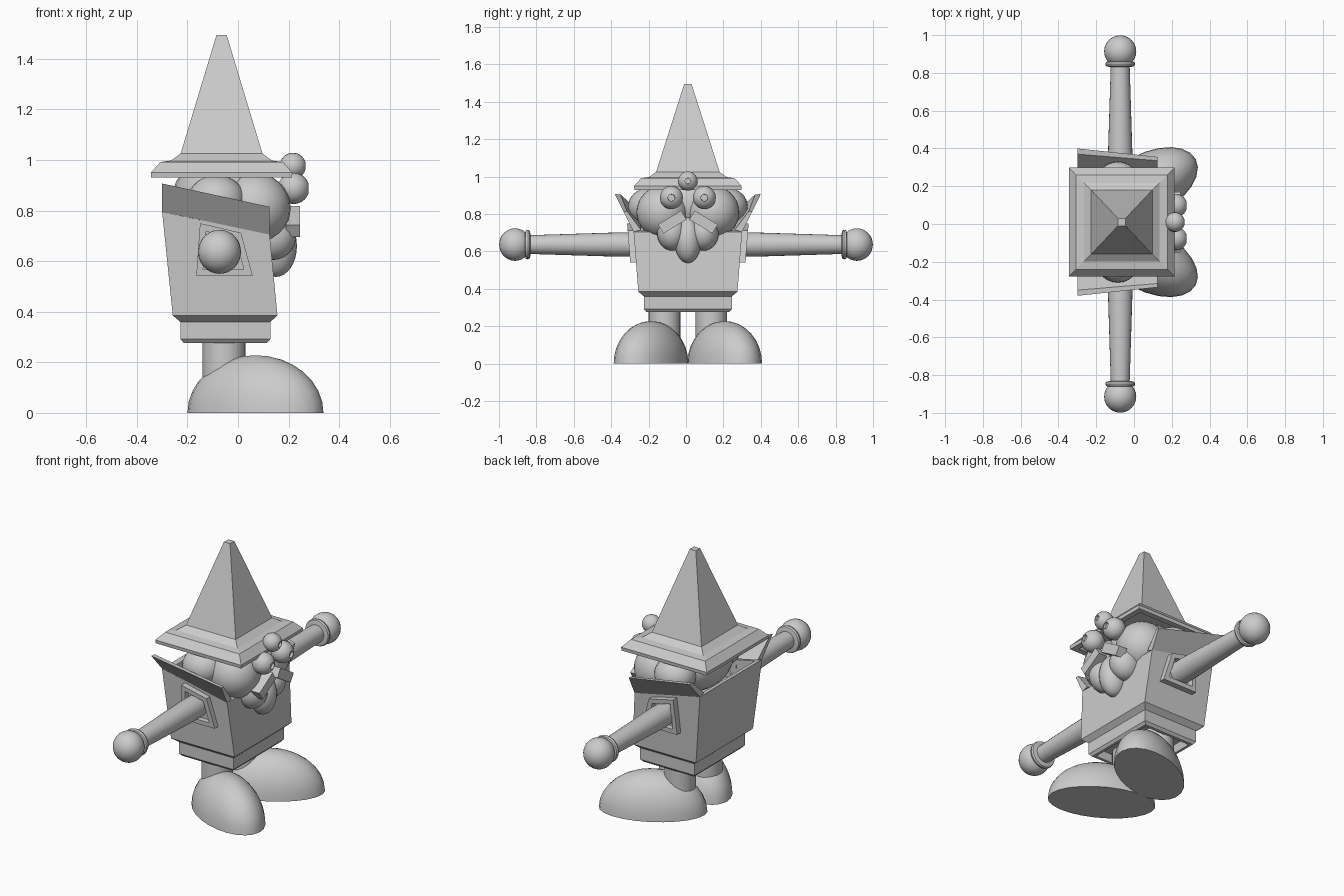
import bpy, bmesh, math
from mathutils import Matrix, Vector

if "Cube" in bpy.data.objects:
    bpy.data.objects.remove(bpy.data.objects["Cube"])

MID = 0.01  # symmetry line of the figure across y
grey = bpy.data.materials.new("light_grey")
grey.diffuse_color = (0.6, 0.6, 0.6, 1)
grey.use_nodes = True
grey.node_tree.nodes["Principled BSDF"].inputs["Base Color"].default_value = grey.diffuse_color


def finish(name, bm, smooth=False):
    bmesh.ops.recalc_face_normals(bm, faces=bm.faces)
    me = bpy.data.meshes.new(name)
    bm.to_mesh(me)
    bm.free()
    me.materials.append(grey)
    ob = bpy.data.objects.new(name, me)
    bpy.context.collection.objects.link(ob)
    if smooth:
        bpy.ops.object.select_all(action='DESELECT')
        ob.select_set(True)
        bpy.context.view_layer.objects.active = ob
        bpy.ops.object.shade_smooth_by_angle(angle=math.radians(40))
    return ob


def loft(name, rings, closed=False, smooth=False):
    """Bridge equal rings of points, capping the ends or closing the loop."""
    bm = bmesh.new()
    vs = [[bm.verts.new(p) for p in r] for r in rings]
    pairs = list(zip(vs, vs[1:])) + ([(vs[-1], vs[0])] if closed else [])
    n = len(vs[0])
    for a, b in pairs:
        for i in range(n):
            j = (i + 1) % n
            bm.faces.new((a[i], a[j], b[j], b[i]))
    if not closed:
        bm.faces.new(vs[0])
        bm.faces.new(vs[-1])
    return finish(name, bm, smooth)


def rect(cx, hx, hy, z, slope=0.0):
    return [(cx + sx * hx, MID + sy * hy, z + slope * sx * hx)
            for sx, sy in ((-1, -1), (1, -1), (1, 1), (-1, 1))]


def lathe(name, profile, origin, axis, n=24):
    """Revolve (radius, distance) points about an axis."""
    rot = Vector((0, 0, 1)).rotation_difference(Vector(axis)).to_matrix()
    rings = [[Vector(origin) + rot @ Vector((r * math.cos(t), r * math.sin(t), h))
              for t in (2 * math.pi * k / n for k in range(n))] for r, h in profile]
    return loft(name, rings, smooth=True)


def ball(name, loc, radii, turn=0.0, flat_bottom=False):
    bm = bmesh.new()
    bmesh.ops.create_uvsphere(bm, u_segments=24, v_segments=16, radius=1)
    if flat_bottom:
        g = bm.verts[:] + bm.edges[:] + bm.faces[:]
        cut = bmesh.ops.bisect_plane(bm, geom=g, plane_co=(0, 0, 0),
                                     plane_no=(0, 0, -1), clear_outer=True)
        edges = [e for e in bm.edges if e.is_boundary]
        bmesh.ops.contextual_create(bm, geom=edges)
    bm.transform(Matrix.Translation(loc) @ Matrix.Rotation(turn, 4, 'Z')
                 @ Matrix.Diagonal((*radii, 1)))
    return finish(name, bm, True)


# Pointed square hat with a hollow underside
HX = -0.065
loft("hat", [rect(HX, hw, hw + 0.008 if hw > 0.1 else hw, z) for hw, z in (
    (0.19, 0.985), (0.245, 0.93), (0.278, 0.93), (0.28, 0.95), (0.242, 0.992),
    (0.2, 0.998), (0.162, 1.025), (0.02, 1.495))])

# Tapered tunic with a slanted, open neck
S = -0.21
loft("tunic", [rect(-0.05, 0.178, 0.235, 0.35), rect(-0.05, 0.178, 0.235, 0.36),
               rect(-0.051, 0.207, 0.265, 0.385),
               rect(-0.0875, 0.2125, 0.29, 0.75, S),
               rect(-0.0875, 0.185, 0.262, 0.75, S),
               rect(-0.0875, 0.185, 0.262, 0.65, S)])

# Hip block
loft("hips", [rect(-0.05, 0.14, 0.195, 0.32), rect(-0.05, 0.15, 0.205, 0.277),
              rect(-0.05, 0.165, 0.222, 0.277), rect(-0.05, 0.178, 0.235, 0.292),
              rect(-0.05, 0.178, 0.235, 0.35)])

# Head
ball("head", (-0.06, MID, 0.85), (0.2, 0.23, 0.17))

for s, side in ((1, "left"), (-1, "right")):
    def y(v):
        return MID + s * v

    # Flared collar wing
    loft(f"collar_{side}", [
        [(-0.3, y(0.29), 0.795), (0.125, y(0.29), 0.705),
         (0.125, y(0.25), 0.715), (-0.3, y(0.25), 0.805)],
        [(-0.3, y(0.39), 0.907), (0.125, y(0.345), 0.815),
         (0.125, y(0.325), 0.815), (-0.3, y(0.36), 0.905)]])

    # Square sleeve frame around the arm
    outer = [(-0.15, 0.75), (0.012, 0.712), (0.058, 0.542), (-0.165, 0.542)]
    inner = [(-0.068 + (a + 0.068) * 0.72, 0.635 + (b - 0.635) * 0.72) for a, b in outer]
    def lean(z):
        return 0.308 + (z - 0.54) * 0.08
    loft(f"sleeve_{side}", [
        [(a, y(0.26), b) for a, b in outer],
        [(a, y(lean(b)), b) for a, b in outer],
        [(a, y(lean(b)), b) for a, b in inner],
        [(a, y(0.26), b) for a, b in inner]], closed=True)

    # Arm, cuff and hand
    o, ax = (-0.073, 0, 0.637), (0, s, 0)
    lathe(f"arm_{side}", [(0.062, 0.24), (0.065, 0.36), (0.05, 0.84)], o, ax)
    lathe(f"cuff_{side}", [(0.06, 0.832), (0.075, 0.836), (0.079, 0.846),
                           (0.075, 0.857), (0.06, 0.862)], o, ax)
    ball(f"hand_{side}", (-0.073, s * 0.914, 0.637), (0.085, 0.085, 0.087))

    # Leg and outward-turned boot
    lathe(f"leg_{side}", [(0.085, 0.1), (0.085, 0.33)], (-0.055, y(0.125), 0), (0, 0, 1))
    ball(f"boot_{side}", (0.069, y(0.197), 0), (0.292, 0.165, 0.228),
         s * math.radians(28), flat_bottom=True)

    # Cheek, ear and side lobe of the beard
    ball(f"cheek_{side}", (0.065, y(0.135), 0.81), (0.143, 0.14, 0.14))
    ball(f"ear_{side}", (-0.085, y(0.21), 0.84), (0.115, 0.11, 0.1))
    ball(f"beard_{side}", (0.14, y(0.085), 0.7), (0.09, 0.08, 0.095))

    # Moustache bar
    top, low = Vector((0, y(0.022), 0.795)), Vector((0, y(0.145), 0.72))
    d = (low - top).normalized()
    w = Vector((0, -d.z, d.y)) * 0.028
    bar = [top + w, low + w, low - w, top - w]
    loft(f"moustache_{side}", [[p + Vector((x, 0, 0)) for p in bar] for x in (0.19, 0.245)])

# Middle lobe of the beard
ball("beard_middle", (0.15, MID, 0.66), (0.083, 0.072, 0.122))


# Eyes and the upper ball, each with a small sunken pupil
def eye(name, loc, r):
    a0 = math.asin(0.3)
    arc = [math.pi - 0.03 - k * (math.pi - 0.03 - a0) / 12 for k in range(13)]
    prof = [(r * math.sin(a), r * math.cos(a)) for a in arc]
    prof += [(0.29 * r, 0.7 * r)]
    lathe(name, prof, loc, (1, 0, 0), 20)


eye("eye_left", (0.22, MID + 0.088, 0.888), 0.062)
eye("eye_right", (0.22, MID - 0.088, 0.888), 0.062)
eye("brow_ball", (0.217, MID, 0.977), 0.052)
